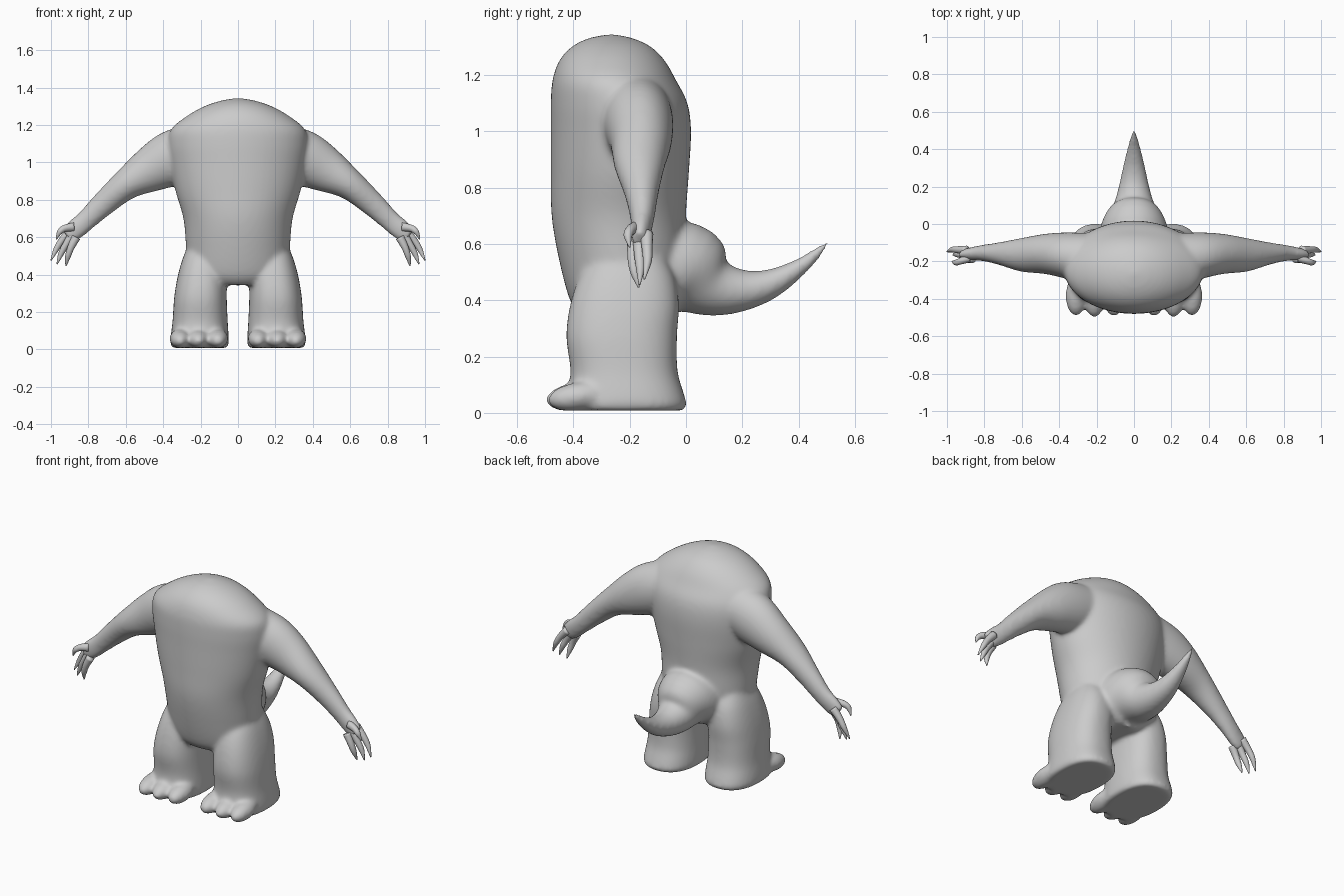
import bpy, bmesh, math
from mathutils import Vector, Matrix

if "Cube" in bpy.data.objects:
    bpy.data.objects.remove(bpy.data.objects["Cube"])


def catmull(rows, steps):
    """Smoothly interpolate rows of numbers."""
    out = []
    for i in range(len(rows) - 1):
        p = [Vector(rows[max(0, min(len(rows) - 1, i + k))]) for k in (-1, 0, 1, 2)]
        for s in range(steps):
            t = s / steps
            out.append(0.5 * (2 * p[1] + (p[2] - p[0]) * t
                              + (2 * p[0] - 5 * p[1] + 4 * p[2] - p[3]) * t * t
                              + (3 * p[1] - p[0] - 3 * p[2] + p[3]) * t ** 3))
    out.append(Vector(rows[-1]))
    return out


def loft(bm, rows, side, up=None, sides=40, steps=5, power=2.0, flip=1):
    """Closed tube through rows (x, y, z, radius along side, radius across)."""
    rows = catmull([Vector(r) for r in rows], steps)
    side = Vector(side)
    rings = []
    for i, r in enumerate(rows):
        a, b = rows[max(0, i - 1)], rows[min(len(rows) - 1, i + 1)]
        tangent = Vector(up) if up else Vector(b[:3]) - Vector(a[:3])
        across = tangent.cross(side).normalized()
        ring = []
        for k in range(sides):
            t = 2 * math.pi * k / sides
            c, s = math.cos(t), math.sin(t)
            c = math.copysign(abs(c) ** (2 / power), c)
            s = math.copysign(abs(s) ** (2 / power), s)
            p = Vector(r[:3]) + side * c * max(r[3], .002) + across * s * max(r[4], .002)
            ring.append(bm.verts.new((p.x * flip, p.y, p.z)))
        rings.append(ring)
    for a, b in zip(rings, rings[1:]):
        for k in range(sides):
            n = (k + 1) % sides
            bm.faces.new((a[k], a[n], b[n], b[k]))
    bm.faces.new(rings[0])
    bm.faces.new(rings[-1])


def finish(bm, name):
    bmesh.ops.recalc_face_normals(bm, faces=bm.faces)
    for f in bm.faces:
        f.smooth = True
    me = bpy.data.meshes.new(name)
    bm.to_mesh(me)
    bm.free()
    ob = bpy.data.objects.new(name, me)
    bpy.context.collection.objects.link(ob)
    return ob


X, Y, Z = (1, 0, 0), (0, 1, 0), (0, 0, 1)
body = bmesh.new()

# torso: z, front y, back y, half width
torso = [(.345, -.37, -.06, .20), (.40, -.412, -.02, .265), (.55, -.452, 0, .278),
         (.70, -.477, 0, .292), (.85, -.48, .01, .335), (1.0, -.48, .018, .365),
         (1.10, -.48, .005, .375), (1.18, -.474, -.035, .355), (1.25, -.45, -.075, .27),
         (1.30, -.405, -.125, .18), (1.33, -.345, -.19, .09), (1.343, -.28, -.25, .015)]
loft(body, [(0, (f + b) / 2, z, w, (b - f) / 2) for z, f, b, w in torso], X, Z, sides=64)

# tail
loft(body, [(0, -.15, .51, .20, .15), (0, 0, .505, .175, .17), (0, .10, .447, .112, .108),
            (0, .20, .435, .082, .075), (0, .30, .458, .06, .053), (0, .40, .515, .037, .032),
            (0, .47, .573, .018, .018), (0, .507, .607, .005, .005)], X)

for s in (1, -1):
    # leg: z, inner x, outer x, front y, back y
    leg = [(.008, .06, .35, -.42, -.01), (.03, .05, .362, -.43, .002), (.07, .05, .36, -.42, -.008),
           (.15, .055, .35, -.41, -.03), (.27, .06, .342, -.425, -.032), (.38, .06, .325, -.412, -.025),
           (.48, .06, .298, -.38, -.04), (.56, .08, .265, -.33, -.08)]
    loft(body, [((a + b) / 2, (f + r) / 2, z, (b - a) / 2, (r - f) / 2)
                for z, a, b, f, r in leg], X, Z, power=2.4, flip=s)
    # toes
    for x, y in ((.31, -.385), (.212, -.392), (.108, -.388)):
        m = Matrix.Translation((x * s, y, .058)) @ Matrix.Rotation(.15, 4, 'X') \
            @ Matrix.Diagonal((.056, .108, .05, 1))
        bmesh.ops.create_uvsphere(body, u_segments=24, v_segments=16, radius=1, matrix=m)
    # arm
    loft(body, [(.22, -.19, 1.06, .14, .15), (.35, -.17, 1.02, .125, .15), (.47, -.16, .96, .108, .122),
                (.60, -.165, .88, .09, .083), (.72, -.158, .777, .06, .066), (.81, -.155, .692, .043, .056),
                (.875, -.16, .637, .034, .055), (.915, -.163, .605, .025, .045)], Y, flip=s)

creature = finish(body, "creature_body")

# fuse all body parts into one soft skin
rm = creature.modifiers.new("fuse", 'REMESH')
rm.mode = 'VOXEL'
rm.voxel_size = .011
rm.use_smooth_shade = True
sm = creature.modifiers.new("soften", 'SMOOTH')
sm.factor = .5
sm.iterations = 12

# clawed fingers
fingers = bmesh.new()
paths = [[(.875, -.18, .655), (.925, -.197, .648), (.953, -.206, .628), (.972, -.20, .588)],
         [(.895, -.14, .635), (.94, -.138, .585), (.972, -.137, .535), (1.0, -.148, .475)],
         [(.885, -.165, .615), (.92, -.165, .56), (.947, -.162, .51), (.968, -.165, .455)],
         [(.865, -.185, .60), (.893, -.188, .545), (.91, -.182, .495), (.92, -.168, .445)]]
for s in (1, -1):
    for path in paths:
        loft(fingers, [p + (r, r) for p, r in zip(path, (.024, .019, .015, .003))],
             Y, sides=14, steps=4, flip=s)
finish(fingers, "fingers")
